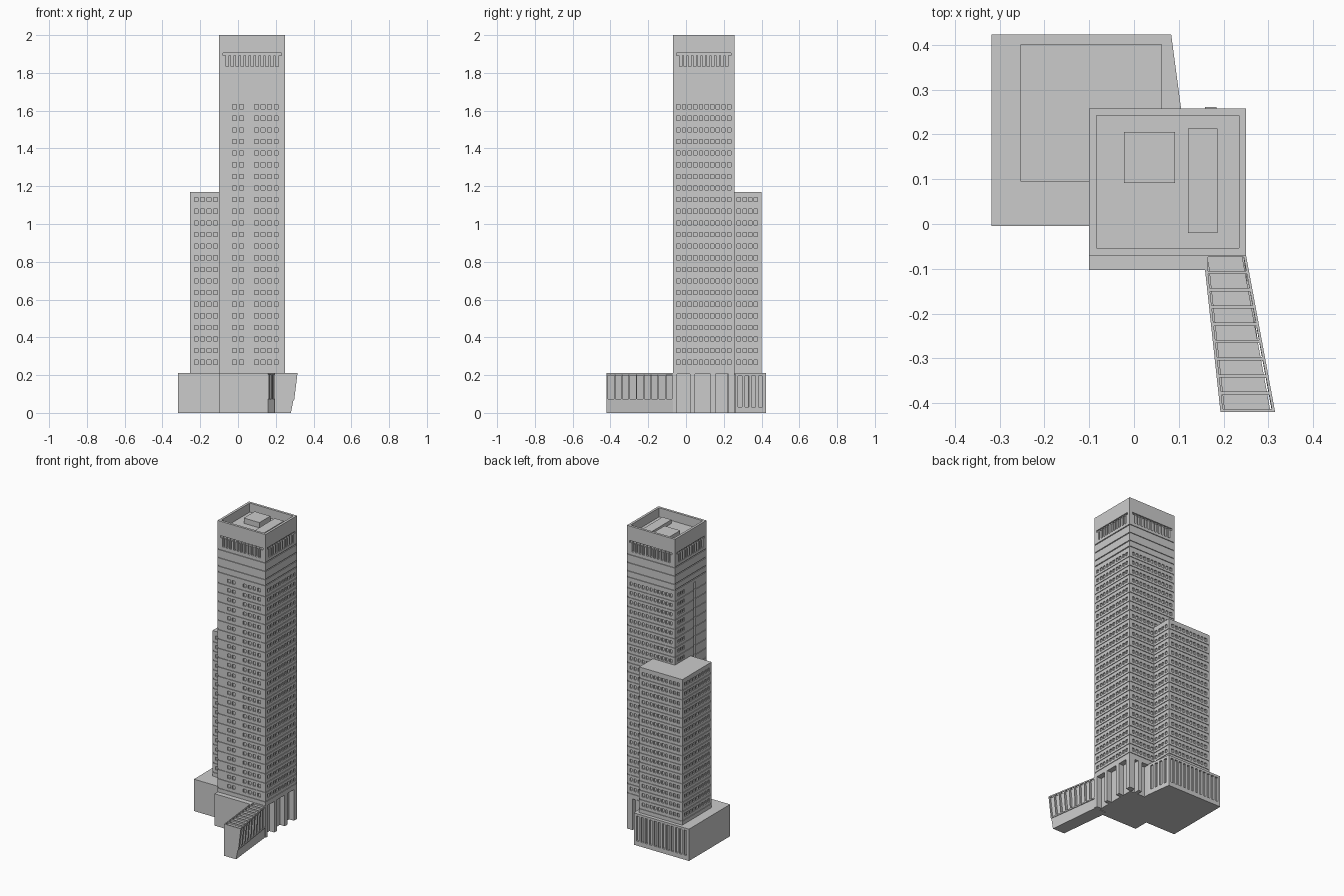
import bpy, bmesh
from mathutils import Vector

if "Cube" in bpy.data.objects:
    bpy.data.objects.remove(bpy.data.objects["Cube"])

UP = Vector((0, 0, 1))


def finish(name, bm):
    mesh = bpy.data.meshes.new(name)
    bmesh.ops.remove_doubles(bm, verts=bm.verts, dist=1e-5)
    bm.to_mesh(mesh)
    bm.free()
    ob = bpy.data.objects.new(name, mesh)
    bpy.context.collection.objects.link(ob)
    return ob


def breaks(values):
    return sorted({round(v, 5) for v in values})


def wall(bm, a, b, z0, z1, rects):
    """Wall from a to b with recessed rectangles (u0, u1, z0, z1, depth)."""
    a, b = Vector((*a, 0)), Vector((*b, 0))
    d = (b - a).normalized()
    n = d.cross(UP)
    us = breaks([0, (b - a).length] + [u for r in rects for u in r[:2]])
    zs = breaks([z0, z1] + [z for r in rects for z in r[2:4]])

    def depth(i, j):
        if not (0 <= i < len(us) - 1 and 0 <= j < len(zs) - 1):
            return 0
        u, z = (us[i] + us[i + 1]) / 2, (zs[j] + zs[j + 1]) / 2
        return max([r[4] for r in rects if r[0] < u < r[1] and r[2] < z < r[3]], default=0)

    D = [[depth(i, j) for j in range(len(zs) - 1)] for i in range(len(us) - 1)]

    def quad(*pts):
        bm.faces.new([bm.verts.new(a + d * u + UP * z - n * e) for u, z, e in pts])

    for i in range(len(us) - 1):
        for j in range(len(zs) - 1):
            u, v, s, t, e = us[i], us[i + 1], zs[j], zs[j + 1], D[i][j]
            quad((u, s, e), (v, s, e), (v, t, e), (u, t, e))
            if i and D[i - 1][j] != e:
                f = D[i - 1][j]
                quad((u, s, f), (u, s, e), (u, t, e), (u, t, f))
            if j and D[i][j - 1] != e:
                f = D[i][j - 1]
                quad((u, s, f), (v, s, f), (v, s, e), (u, s, e))


def shell(name, pts, z0, z1, recesses, rim=0, sink=0):
    """Closed prism with recessed walls and an optional sunken roof (rectangles)."""
    bm = bmesh.new()
    k = len(pts)
    for i in range(k):
        wall(bm, pts[i], pts[(i + 1) % k], z0, z1, recesses.get(i, []))

    def face(ps):
        bm.faces.new([bm.verts.new(p) for p in ps])

    face([(x, y, z0) for x, y in reversed(pts)])
    if not rim:
        face([(x, y, z1) for x, y in pts])
    else:
        signs = [(1, 1), (-1, 1), (-1, -1), (1, -1)]
        inn = [(p[0] + s[0] * rim, p[1] + s[1] * rim) for p, s in zip(pts, signs)]
        for i in range(k):
            j = (i + 1) % k
            face([(*pts[i], z1), (*pts[j], z1), (*inn[j], z1), (*inn[i], z1)])
            face([(*inn[i], z1), (*inn[j], z1), (*inn[j], z1 - sink), (*inn[i], z1 - sink)])
        face([(x, y, z1 - sink) for x, y in inn])
    return finish(name, bm)


def rect(x0, x1, y0, y1):
    return [(x0, y0), (x1, y0), (x1, y1), (x0, y1)]


def box(name, x0, x1, y0, y1, z0, z1):
    return shell(name, rect(x0, x1, y0, y1), z0, z1, {})


def row(u0, u1, n, fill=0.6):
    """n evenly spaced spans between u0 and u1."""
    p = (u1 - u0) / n
    return [(u0 + p * (i + (1 - fill) / 2), u0 + p * (i + (1 + fill) / 2)) for i in range(n)]


STEP = 0.0615


def floors(width, windows, z0, count):
    """Storey joints and window openings for each floor."""
    out = []
    for f in range(count):
        z = z0 + f * STEP
        out.append((0.004, width - 0.004, z, z + 0.007, 0.004))
        out += [(u, v, z + 0.022, z + 0.044, 0.008) for u, v in windows]
    return out


def crown(width):
    """Plain bands and louvre slots at the top of the tall tower."""
    out = [(0.004, width - 0.004, z, z + 0.006, 0.005) for z in (1.66, 1.70, 1.755, 1.81)]
    out += [(u, v, 1.835, 1.905, 0.014) for u, v in row(0.03, width - 0.03, 11, 0.55)]
    out.append((0.02, width - 0.02, 1.892, 1.905, 0.008))
    return out


# tall tower
W, L = 0.35, 0.328
front = row(0.065, 0.135, 2) + row(0.18, 0.32, 4)
left = row(0.025, 0.105, 3)
tower = {
    0: floors(W, front, 0.235, 23) + crown(W),
    1: floors(L, row(0.015, L - 0.015, 10), 0.235, 23) + crown(L),
    2: floors(W, row(0.015, W - 0.015, 11), 0.235, 23) + crown(W),
    3: floors(L, left, 0.235, 23) + crown(L) + [(0.2, 0.215, 1.1, 1.64, 0.012)],
}
shell("tall_tower", rect(-0.10, 0.25, -0.07, 0.258), 0.205, 2.0, tower, 0.016, 0.06)
box("roof_plant_room", -0.022, 0.092, 0.092, 0.205, 1.935, 1.975)
box("roof_equipment", 0.12, 0.186, -0.02, 0.213, 1.935, 1.965)

# ground floor of the tall tower with its columns
box("tower_ground_floor", -0.10, 0.215, -0.065, 0.223, 0, 0.207)
for i, (a, b) in enumerate([(-0.07, -0.048), (0.022, 0.048), (0.13, 0.157), (0.225, 0.258)]):
    box(f"side_column_{i}", 0.21, 0.25, a, b, 0, 0.207)
box("back_column", 0.158, 0.184, 0.215, 0.261, 0, 0.207)
box("front_entrance_block", -0.10, 0.165, -0.103, 0.0, 0, 0.21)

# shorter rear tower
rw, rl = 0.315, 0.305
rear = {
    0: floors(rw, row(0.015, 0.15, 4), 0.235, 15),
    1: floors(rl, row(0.17, rl - 0.015, 4), 0.235, 15),
    2: floors(rw, row(0.015, rw - 0.015, 10), 0.235, 15),
    3: floors(rl, row(0.015, rl - 0.015, 9), 0.235, 15),
}
shell("rear_tower", rect(-0.253, 0.062, 0.095, 0.40), 0.2, 1.17, rear)

# podium with vertical panels on the back and slanted side
pod = [(-0.318, -0.005), (0.07, -0.005), (0.105, 0.0), (0.105, 0.258), (0.083, 0.423), (-0.318, 0.423)]
shell("podium", pod, 0, 0.21, {
    3: [(u, v, 0.03, 0.195, 0.012) for u, v in row(0.01, 0.156, 4, 0.6)],
    4: [(u, v, 0.03, 0.195, 0.012) for u, v in row(0.012, 0.389, 12, 0.6)],
})


# angled front wing: flaring section lofted along y
def wing(bm, y0, y1, z0, z1, inset=0.0, base=False, part=None):
    def section(y):
        t = (-0.07 - y) / 0.35

        def edge(z):
            if base:
                return 0.245 + (0.035 + 0.2 * z) * t
            return 0.25 + (0.047 + 0.018 * (z - 0.065) / 0.145) * t
        xl = 0.155 + 0.038 * t
        out = []
        for z, s in ((z0, 0), (z0, 1), (z1, 1), (z1, 0)):
            lo, hi = xl + inset, edge(z) - inset
            if part == "left":
                hi = lo + 0.006
            if part == "right":
                lo = hi - 0.006
            out.append(Vector((hi if s else lo, y, z)))
        return out
    a = [bm.verts.new(p) for p in section(y0)]
    b = [bm.verts.new(p) for p in section(y1)]
    bm.faces.new(a)
    bm.faces.new(b[::-1])
    for i in range(4):
        j = (i + 1) % 4
        bm.faces.new((a[j], a[i], b[i], b[j]))
    bmesh.ops.recalc_face_normals(bm, faces=bm.faces)


bm = bmesh.new()
wing(bm, -0.07, -0.42, 0, 0.065, base=True)
finish("wing_base", bm)
bm = bmesh.new()
wing(bm, -0.07, -0.415, 0.06, 0.2, inset=0.009)
finish("wing_glazing", bm)
for i in range(10):
    y = -0.066 - i * 0.0385
    bm = bmesh.new()
    wing(bm, y, y - 0.0075, 0.065, 0.21)
    finish(f"wing_rib_{i}", bm)
for side in ("left", "right"):
    for label, z0, z1 in (("top", 0.202, 0.21), ("bottom", 0.065, 0.073)):
        bm = bmesh.new()
        wing(bm, -0.07, -0.42, z0, z1, part=side)
        finish(f"wing_{label}_rail_{side}", bm)
